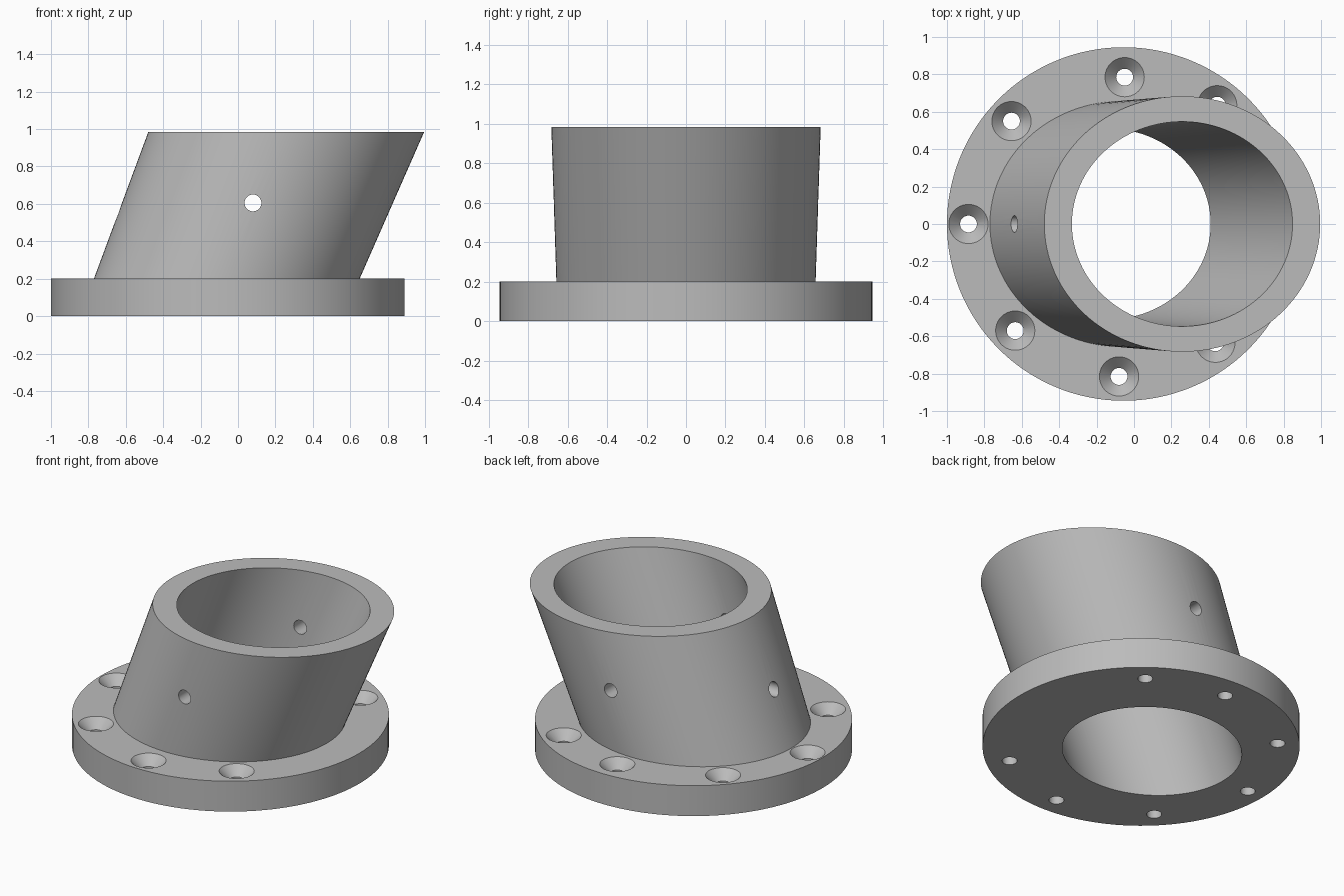
import bpy, bmesh, math
from mathutils import Matrix, Vector

if "Cube" in bpy.data.objects:
    bpy.data.objects.remove(bpy.data.objects["Cube"])

SEG = 128
grey = bpy.data.materials.new("light grey")
grey.diffuse_color = (0.5, 0.5, 0.5, 1)
grey.use_nodes = True
grey.node_tree.nodes["Principled BSDF"].inputs["Base Color"].default_value = grey.diffuse_color


def loft(name, rings, seg=SEG):
    """Closed solid through horizontal ellipses (cx, cy, z, rx, ry)."""
    bm = bmesh.new()
    loops = []
    for cx, cy, z, rx, ry in rings:
        loops.append([bm.verts.new((cx + rx * math.cos(a), cy + ry * math.sin(a), z))
                      for a in (2 * math.pi * i / seg for i in range(seg))])
    for low, high in zip(loops, loops[1:]):
        for i in range(seg):
            j = (i + 1) % seg
            bm.faces.new((low[i], low[j], high[j], high[i]))
    bm.faces.new(loops[0][::-1])
    bm.faces.new(loops[-1])
    mesh = bpy.data.meshes.new(name)
    bm.to_mesh(mesh)
    bm.free()
    mesh.materials.append(grey)
    obj = bpy.data.objects.new(name, mesh)
    bpy.context.collection.objects.link(obj)
    return obj


def drill(name, start, end, radius):
    """Straight cylinder between two points."""
    start, axis = Vector(start), Vector(end) - Vector(start)
    obj = loft(name, [(0, 0, 0, radius, radius), (0, 0, axis.length, radius, radius)], 32)
    turn = axis.to_track_quat('Z', 'Y').to_matrix().to_4x4()
    obj.data.transform(Matrix.Translation(start) @ turn)
    return obj


def combine(target, tool, operation):
    mod = target.modifiers.new(tool.name, 'BOOLEAN')
    mod.operation, mod.object, mod.solver = operation, tool, 'EXACT'
    bpy.context.view_layer.objects.active = target
    bpy.ops.object.modifier_apply(modifier=mod.name)
    bpy.data.objects.remove(tool)


def tube_ring(z, rx, ry):
    """Ellipse on the leaning tube axis."""
    return (-0.06 + 0.405 * (z - 0.2), 0, z, rx, ry)


# Round flange with the leaning, slightly flared tube
body = loft("flanged_angled_socket", [(-0.055, 0, 0, 0.945, 0.945), (-0.055, 0, 0.2, 0.945, 0.945)])
tube = loft("tube", [tube_ring(0.1, 0.707, 0.654), tube_ring(0.985, 0.7375, 0.683)])
combine(body, tube, 'UNION')

# Leaning bore right through
bore = loft("bore", [tube_ring(-0.1, 0.547, 0.507), tube_ring(1.085, 0.594, 0.551)])
combine(body, bore, 'DIFFERENCE')

# Countersunk screw holes round the flange
screws = [(-0.05, 0.785), (0.445, 0.635), (-0.655, 0.55), (-0.885, 0),
          (-0.635, -0.57), (-0.08, -0.815), (0.435, -0.635)]
for x, y in screws:
    # The cutter stays inside the flange rim height so the tube wall is left whole
    cutter = loft("screw_hole", [(x, y, -0.05, 0.045, 0.045), (x, y, 0.14, 0.045, 0.045),
                                 (x, y, 0.2, 0.105, 0.105), (x, y, 0.22, 0.105, 0.105)], 40)
    combine(body, cutter, 'DIFFERENCE')

# Set-screw holes: front, back and left
for start, end in (((0.08, -0.9, 0.605), (0.08, 0.9, 0.605)),
                   ((-0.95, 0, 0.55), (-0.2, 0, 0.55))):
    combine(body, drill("set_screw_hole", start, end, 0.045), 'DIFFERENCE')

# Smooth round walls, sharp rims
bpy.ops.object.select_all(action='DESELECT')
body.select_set(True)
bpy.context.view_layer.objects.active = body
bpy.ops.object.shade_smooth_by_angle(angle=math.radians(30))
